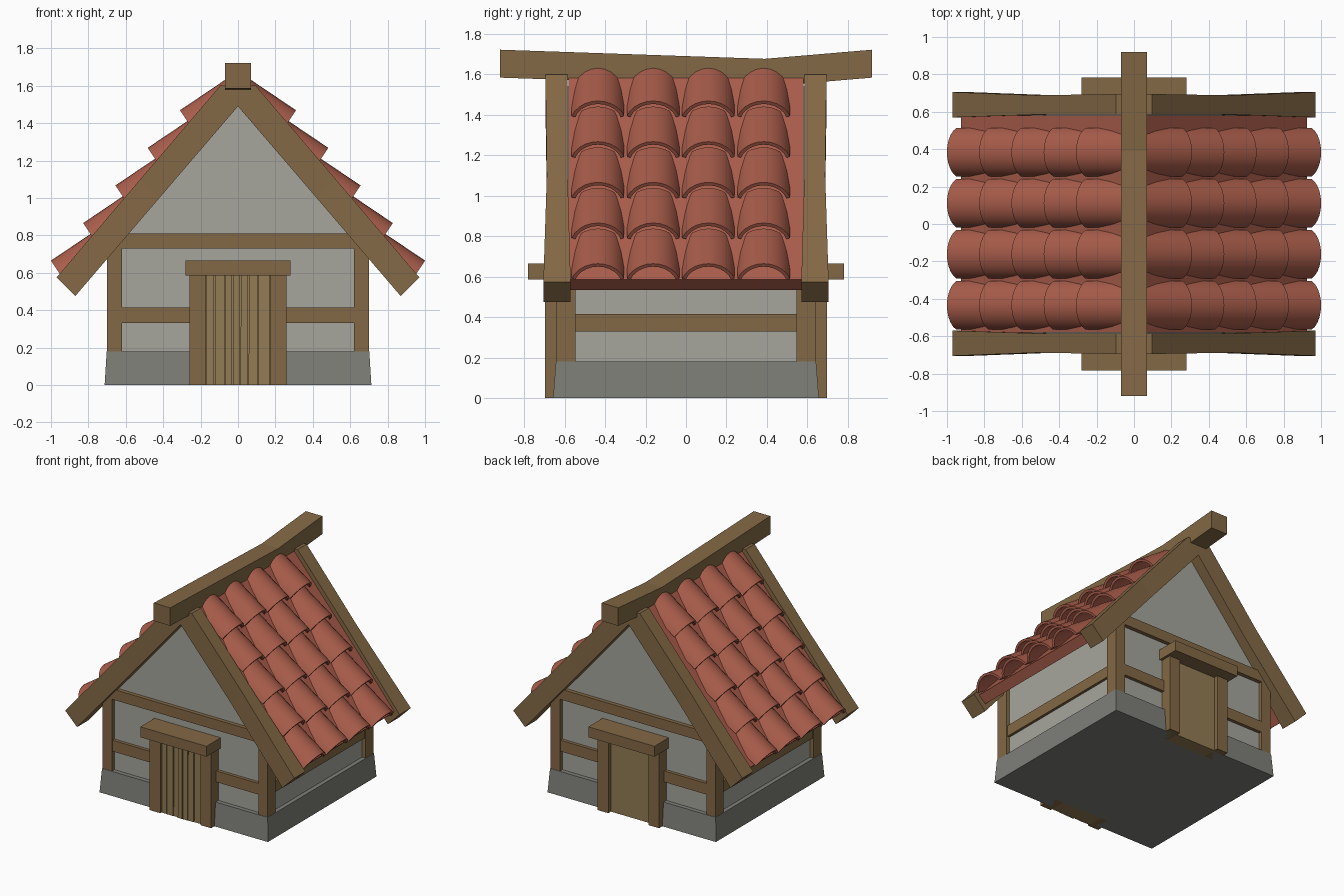
import bpy, bmesh, random
from math import sin, cos, radians

if "Cube" in bpy.data.objects:
    bpy.data.objects.remove(bpy.data.objects["Cube"])

random.seed(4)


def material(name, rgb):
    m = bpy.data.materials.new(name)
    m.diffuse_color = (*rgb, 1)
    m.use_nodes = True
    m.node_tree.nodes["Principled BSDF"].inputs["Base Color"].default_value = m.diffuse_color
    return m


WOOD = material("wood", (0.23, 0.14, 0.06))
PLANK = material("plank_wood", (0.29, 0.20, 0.09))
CLAY = material("clay", (0.40, 0.11, 0.07))
STONE = material("stone", (0.21, 0.21, 0.19))
PLASTER = material("plaster", (0.38, 0.38, 0.34))


def finish(name, bm, mat):
    bmesh.ops.recalc_face_normals(bm, faces=bm.faces)
    me = bpy.data.meshes.new(name)
    bm.to_mesh(me)
    bm.free()
    me.materials.append(mat)
    ob = bpy.data.objects.new(name, me)
    bpy.context.collection.objects.link(ob)
    return ob


def add_loft(bm, rings):
    """Skin closed rings of points one after another and cap both ends."""
    vs = [[bm.verts.new(p) for p in r] for r in rings]
    n = len(vs[0])
    for a, b in zip(vs, vs[1:]):
        for i in range(n):
            j = (i + 1) % n
            bm.faces.new((a[i], a[j], b[j], b[i]))
    bm.faces.new(vs[0])
    bm.faces.new(vs[-1])


def loft(name, rings, mat):
    bm = bmesh.new()
    add_loft(bm, rings)
    return finish(name, bm, mat)


def rect(x0, x1, y0, y1, z):
    return [(x0, y0, z), (x1, y0, z), (x1, y1, z), (x0, y1, z)]


def box(name, x, y, z, mat):
    return loft(name, [rect(*x, *y, z[0]), rect(*x, *y, z[1])], mat)


def span(s, a, b):
    """Range a..b on side s (+1 or -1)."""
    return tuple(sorted((s * a, s * b)))


def mirror_x(ob):
    ob.modifiers.new("mirror", "MIRROR").use_axis[0] = True


# Stone foundation, slightly battered
loft("foundation", [rect(-0.713, 0.713, -0.657, 0.657, 0),
                    rect(-0.702, 0.702, -0.643, 0.643, 0.18)], STONE)

# Plaster walls with gables
gable = [(-0.67, 0.17), (0.67, 0.17), (0.67, 0.76), (0, 1.54), (-0.67, 0.76)]
loft("walls", [[(x, y, z) for x, z in gable] for y in (-0.61, 0.61)], PLASTER)

# Timber frame
for sx in (-1, 1):
    for sy in (-1, 1):
        box("corner_post", span(sx, 0.62, 0.70), span(sy, 0.545, 0.64), (0.18, 0.735), WOOD)
    box("side_rail", span(sx, 0.62, 0.69), (-0.55, 0.55), (0.33, 0.415), WOOD)
for sy in (-1, 1):
    box("gable_beam", (-0.66, 0.66), span(sy, 0.55, 0.64), (0.73, 0.81), WOOD)
    box("gable_rail", (-0.63, 0.63), span(sy, 0.55, 0.635), (0.33, 0.415), WOOD)

# Door frames on both gables
for sy in (-1, 1):
    for sx in (-1, 1):
        box("door_jamb", span(sx, 0.17, 0.26), span(sy, 0.56, 0.697), (0, 0.59), WOOD)
    box("door_lintel", (-0.28, 0.28), span(sy, 0.57, 0.782), (0.585, 0.665), WOOD)
    box("door_panel", (-0.17, 0.17), span(sy, 0.56, 0.665), (0, 0.585), PLANK)

# Uneven planks on the front door
edges = [-0.17, -0.125, -0.07, -0.03, 0.012, 0.055, 0.105, 0.17]
for a, b in zip(edges, edges[1:]):
    d = random.uniform(0.68, 0.69)
    j = random.uniform(0, 0.006)
    loft("door_plank", [rect(a + 0.002, b - 0.002, -d, -0.66, 0),
                        rect(a + 0.002 + j, b - 0.002, -d, -0.66, 0.585)], PLANK)

# Barge boards: lower x/z, upper x/z, inner y, outer y
half = [(0.87, 0.475, 0.97, 0.575, 0.570, 0.705),
        (0.42, 1.00, 0.523, 1.099, 0.585, 0.688),
        (0.04, 1.443, 0.095, 1.60, 0.585, 0.695),
        (0.0, 1.49, 0.0, 1.60, 0.585, 0.695)]
path = half + [(-h[0], h[1], -h[2], *h[3:]) for h in half[-2::-1]]
for sy in (-1, 1):
    loft("barge_board", [[(xl, sy * yi, zl), (xl, sy * yo, zl), (xu, sy * yo, zu), (xu, sy * yi, zu)]
                         for xl, zl, xu, zu, yi, yo in path], WOOD)

# Sagging ridge beam
loft("ridge_beam", [[(-0.07, y, z - 0.138), (0.07, y, z - 0.138), (0.07, y, z), (-0.07, y, z)]
                    for y, z in ((-0.92, 1.722), (0.39, 1.677), (0.92, 1.722))], WOOD)

# Roof slabs
slab = [(0.868, 0.535), (0.925, 0.585), (0, 1.665), (0, 1.548)]
mirror_x(loft("roof_slab", [[(x, y, z) for x, z in slab] for y in (-0.58, 0.58)], CLAY))

# Overlapping barrel tiles, each pitched flatter than the roof
TILT, LENGTH, R, RISE, THICK = radians(34), 0.31, 0.139, 0.09, 0.018
angles = [radians(-69 + 138 * i / 10) for i in range(11)]
arch = [(r * sin(t), r * cos(t) - (R - RISE))
        for r, ts in ((R, angles), (R - THICK, angles[::-1])) for t in ts]
bm = bmesh.new()
for row in range(5):
    px, pz = 0.95 - 0.1725 * row, 0.59 + 0.201 * row
    for col in range(4):
        cy = -0.435 + 0.273 * col
        add_loft(bm, [[(px - s * cos(TILT) + h * sin(TILT), cy + w,
                        pz + s * sin(TILT) + h * cos(TILT)) for w, h in arch]
                      for s in (0, LENGTH)])
tiles = finish("roof_tiles", bm, CLAY)
bpy.context.view_layer.objects.active = tiles
tiles.select_set(True)
bpy.ops.object.shade_smooth_by_angle(angle=radians(35))
mirror_x(tiles)
